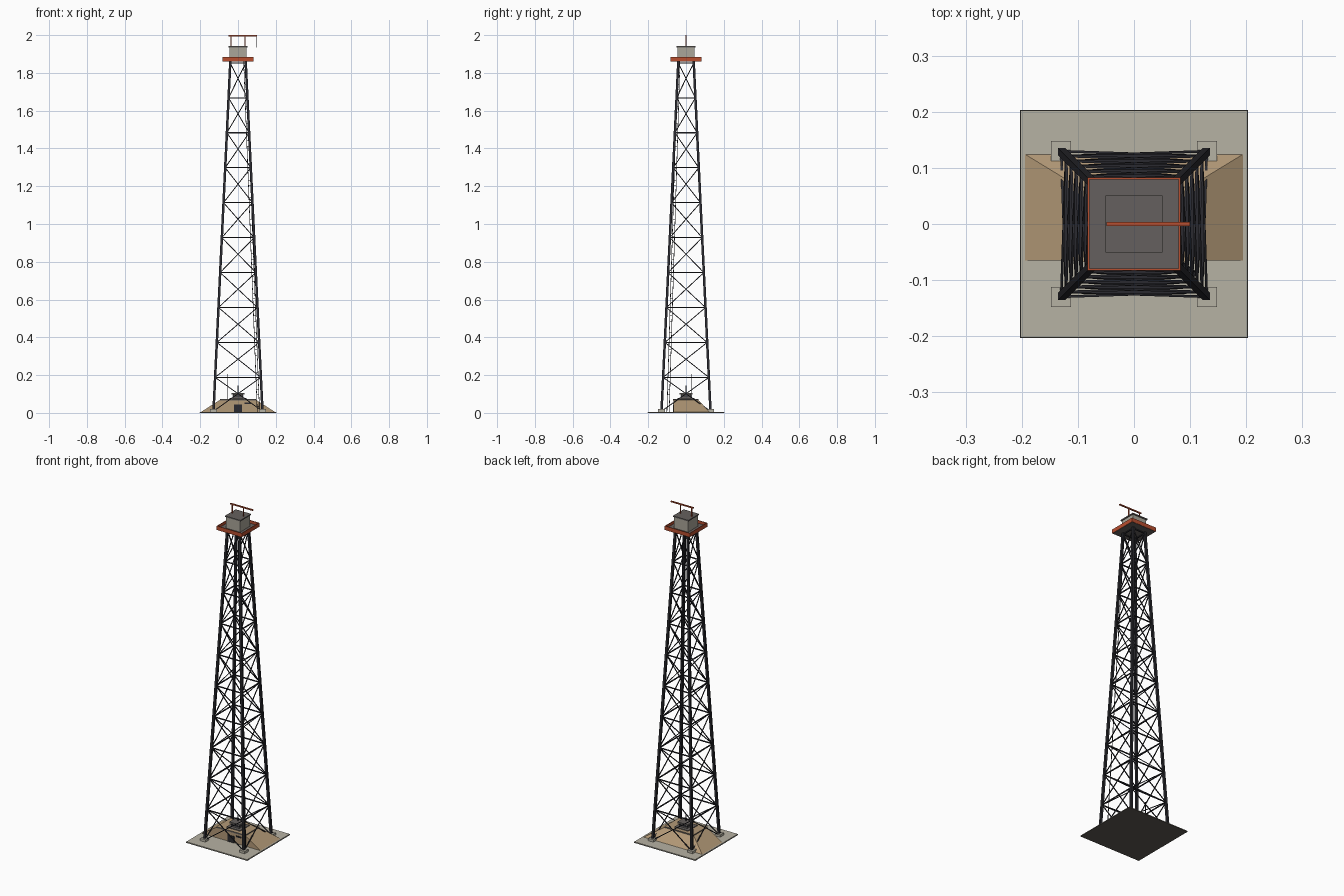
import bpy, bmesh, math
from mathutils import Vector, Matrix

if "Cube" in bpy.data.objects:
    bpy.data.objects.remove(bpy.data.objects["Cube"])


def material(name, rgb):
    m = bpy.data.materials.new(name)
    m.diffuse_color = (*rgb, 1)
    m.use_nodes = True
    m.node_tree.nodes["Principled BSDF"].inputs["Base Color"].default_value = m.diffuse_color
    return m


STEEL = material("dark steel", (0.023, 0.023, 0.029))
CONCRETE = material("concrete", (0.47, 0.445, 0.37))
SAND = material("sand", (0.45, 0.32, 0.185))
ORANGE = material("rust orange", (0.48, 0.077, 0.028))
DECK = material("deck grey", (0.13, 0.118, 0.112))
WALL = material("cabin grey", (0.40, 0.38, 0.32))
EARTH = material("dark base", (0.11, 0.10, 0.085))


def finish(name, bm, mat):
    bmesh.ops.recalc_face_normals(bm, faces=bm.faces)
    me = bpy.data.meshes.new(name)
    bm.to_mesh(me)
    bm.free()
    me.materials.append(mat)
    ob = bpy.data.objects.new(name, me)
    bpy.context.collection.objects.link(ob)
    return ob


def add_box(bm, x0, x1, y0, y1, z0, z1):
    m = Matrix.Translation(((x0 + x1) / 2, (y0 + y1) / 2, (z0 + z1) / 2))
    m = m @ Matrix.Diagonal((x1 - x0, y1 - y0, z1 - z0, 1))
    bmesh.ops.create_cube(bm, size=1, matrix=m)


def box(name, mat, *ext):
    bm = bmesh.new()
    add_box(bm, *ext)
    return finish(name, bm, mat)


def add_frustum(bm, lower, upper):
    # closed solid between two four-cornered outlines
    lo = [bm.verts.new(v) for v in lower]
    hi = [bm.verts.new(v) for v in upper]
    bm.faces.new(lo[::-1])
    bm.faces.new(hi)
    for i in range(4):
        j = (i + 1) % 4
        bm.faces.new((lo[i], lo[j], hi[j], hi[i]))


def add_beam(bm, a, b, w, sides=4):
    # straight bar of square or round section between two points
    a, b = Vector(a), Vector(b)
    d = b - a
    rot = d.to_track_quat('Z', 'Y').to_matrix().to_4x4()
    m = Matrix.Translation((a + b) / 2) @ rot
    if sides == 4:
        bmesh.ops.create_cube(bm, size=1, matrix=m @ Matrix.Diagonal((w, w, d.length, 1)))
    else:
        bmesh.ops.create_cone(bm, cap_ends=True, segments=sides, radius1=w / 2,
                              radius2=w / 2, depth=d.length, matrix=m)


def beams(name, mat, w, segments, sides=4):
    bm = bmesh.new()
    for a, b in segments:
        add_beam(bm, a, b, w, sides)
    return finish(name, bm, mat)


CORNERS = [(1, -1), (1, 1), (-1, 1), (-1, -1)]
Z0, Z1, PANELS = 0.003, 1.853, 10


def corner(i, z):
    # point on the leg axis at a given height
    h = 0.130 + (0.041 - 0.130) * (z - Z0) / (Z1 - Z0)
    sx, sy = CORNERS[i % 4]
    return (sx * h, sy * h, z)


def square(c, h):
    return [(c[0] + sx * h, c[1] + sy * h, c[2]) for sx, sy in CORNERS]


# dark base sheet, ground slab and footings
box("base_sheet", EARTH, -0.2035, 0.2035, -0.2035, 0.2035, 0, 0.002)
box("ground_slab", CONCRETE, -0.202, 0.202, -0.202, 0.202, 0.002, 0.006)
bm = bmesh.new()
for sx, sy in CORNERS:
    cx, cy = sx * 0.130, sy * 0.130
    add_box(bm, cx - 0.0175, cx + 0.0175, cy - 0.0175, cy + 0.0175, 0.005, 0.02)
finish("footings", bm, CONCRETE)

# lattice tower
bm = bmesh.new()
for i in range(4):
    add_frustum(bm, square(corner(i, 0.012), 0.0065), square(corner(i, 1.862), 0.0065))
finish("tower_legs", bm, STEEL)
levels = [Z0 + (Z1 - Z0) * k / PANELS for k in range(PANELS + 1)]
beams("horizontal_struts", STEEL, 0.0056,
      [(corner(i, z), corner(i + 1, z)) for z in levels[1:] for i in range(4)])
braces = []
for lo, hi in zip(levels, levels[1:]):
    lo = max(lo, 0.009)
    for i in range(4):
        braces += [(corner(i, lo), corner(i + 1, hi)), (corner(i + 1, lo), corner(i, hi))]
beams("cross_braces", STEEL, 0.0045, braces)

# ladder inside the front right leg
lo, hi = Vector((0.108, -0.095, 0.006)), Vector((0.036, -0.038, 1.86))
off = Vector((0.006, 0.006, 0))
rails = [(lo - off, hi - off), (lo + off, hi + off)]
rungs = []
for k in range(1, 62):
    p = lo.lerp(hi, k / 62)
    rungs.append((p - off, p + off))
beams("ladder_rails", STEEL, 0.0022, rails)
beams("ladder_rungs", STEEL, 0.0016, rungs)

# platform with orange rim
box("platform_deck", DECK, -0.081, 0.081, -0.081, 0.081, 1.860, 1.868)
bm = bmesh.new()
R, T = 0.083, 0.0035
for s in (-1, 1):
    e = sorted((s * R, s * (R - T)))
    add_box(bm, *e, -R, R, 1.861, 1.885)
    add_box(bm, -R + T, R - T, *e, 1.861, 1.885)
finish("platform_rim", bm, ORANGE)

# top cabin and roof
box("cabin", WALL, -0.046, 0.046, -0.046, 0.046, 1.866, 1.936)
box("cabin_roof", DECK, -0.051, 0.051, -0.051, 0.051, 1.935, 1.942)

# hoist jib
beams("jib_posts", ORANGE, 0.005, [((x, 0, 1.94), (x, 0, 1.996)) for x in (-0.038, 0.036)])
box("jib_beam", ORANGE, -0.049, 0.100, -0.0035, 0.0035, 1.993, 2.0)
beams("hoist_cable", STEEL, 0.001, [((0.097, 0, 1.996), (0.097, 0, 1.935))], 6)

# earth bank over the bunker: vertical front, sloping sides and back
bm = bmesh.new()
add_frustum(bm, ((-0.202, -0.065, 0.001), (0.202, -0.065, 0.001),
                 (0.202, 0.129, 0.001), (-0.202, 0.129, 0.001)),
            ((-0.097, -0.065, 0.068), (0.097, -0.065, 0.068),
             (0.097, 0.065, 0.068), (-0.097, 0.065, 0.068)))
finish("earth_bank", bm, SAND)

# bunker roof: dark edges under a sand cover
roof = box("bunker_roof", DECK, -0.096, 0.096, -0.068, 0.066, 0.066, 0.074)
roof.data.materials.append(SAND)
for p in roof.data.polygons:
    p.material_index = int(p.normal.z > 0.5)

# bunker door, slit and lookout
box("bunker_door", STEEL, -0.021, 0.021, -0.069, -0.064, 0.006, 0.045)
box("bunker_slit", STEEL, 0.034, 0.070, -0.069, -0.064, 0.046, 0.054)
box("lookout_base", DECK, -0.045, 0.045, -0.045, 0.045, 0.072, 0.078)
box("lookout", DECK, -0.026, 0.026, -0.026, 0.026, 0.077, 0.097)
box("lookout_slit", STEEL, -0.028, 0.028, -0.028, 0.028, 0.086, 0.093)
box("lookout_roof", DECK, -0.034, 0.034, -0.034, 0.034, 0.097, 0.106)
beams("aerials", STEEL, 0.004, [((-0.055, 0.03, 0.07), (-0.055, 0.03, 0.205)),
                                ((0, 0, 0.10), (0, 0, 0.145))], 6)
